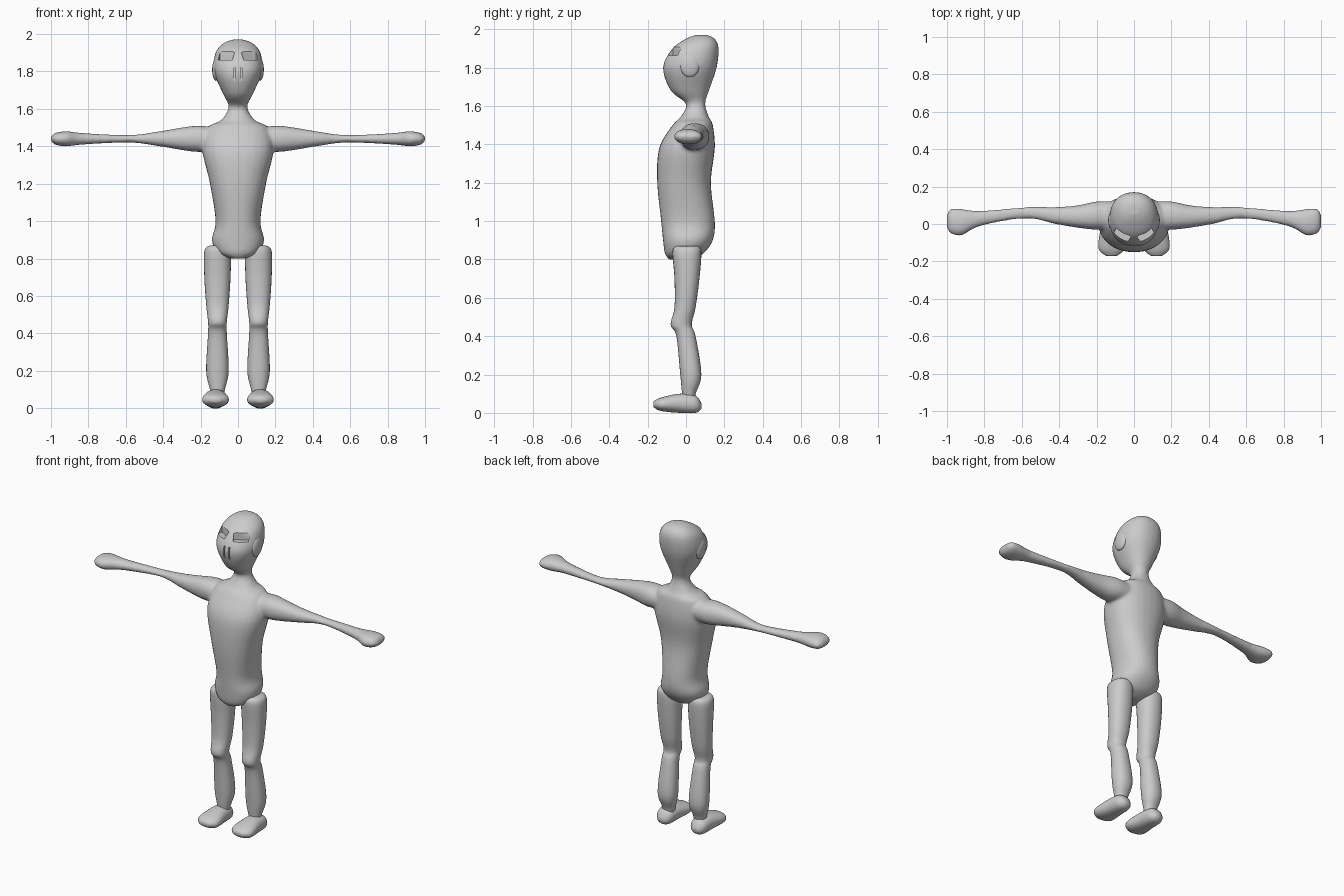
import bpy, bmesh, math
from mathutils import Vector, Matrix

if "Cube" in bpy.data.objects:
    bpy.data.objects.remove(bpy.data.objects["Cube"])

colour = (0.6, 0.6, 0.6, 1)
grey = bpy.data.materials.new("plain grey")
grey.use_nodes = True
grey.diffuse_color = colour
grey.node_tree.nodes["Principled BSDF"].inputs["Base Color"].default_value = colour


def finish(name, bm):
    """Turn a bmesh into a smooth grey object."""
    bmesh.ops.recalc_face_normals(bm, faces=bm.faces)
    mesh = bpy.data.meshes.new(name)
    bm.to_mesh(mesh)
    bm.free()
    mesh.materials.append(grey)
    mesh.shade_smooth()
    obj = bpy.data.objects.new(name, mesh)
    bpy.context.collection.objects.link(obj)
    return obj


def interpolate(rows, steps=5):
    """Pass a smooth curve through the given sections."""
    points = [Vector(row) for row in rows]
    padded = [points[0]] + points + [points[-1]]
    result = []
    for before, start, end, after in zip(padded, padded[1:], padded[2:], padded[3:]):
        slope_in, slope_out = (end - before) / 2, (after - start) / 2
        for step in range(steps):
            t = step / steps
            bend = slope_in * (1 - t) - slope_out * t
            ease = t * t * (3 - 2 * t)
            result.append(start.lerp(end, ease) + bend * t * (1 - t))
    return result + [points[-1]]


def loft(name, rows, place, power=0.9, sides=28):
    """Skin oval rings; a row is position, half width, near edge, far edge."""
    bm = bmesh.new()
    rings = []
    for along, half, near, far in interpolate(rows):
        ring = []
        for i in range(sides):
            angle = math.tau * i / sides
            c, s = math.cos(angle), math.sin(angle)
            across = half * math.copysign(abs(c) ** power, c)
            deep = (near + far) / 2 + (far - near) / 2 * math.copysign(abs(s) ** power, s)
            ring.append(bm.verts.new(place(along, across, deep)))
        rings.append(ring)
    for low, high in zip(rings, rings[1:]):
        for i in range(sides):
            j = (i + 1) % sides
            bm.faces.new((low[i], low[j], high[j], high[i]))
    bm.faces.new(rings[0])
    bm.faces.new(rings[-1])
    return finish(name, bm)


def mirrored(name, rows, place):
    """Loft the same limb on the left and on the right."""
    limbs = []
    for side, sign in (("left", 1), ("right", -1)):
        def place_side(along, across, deep, sign=sign):
            x, y, z = place(along, across, deep)
            return x * sign, y, z
        limbs.append(loft(side + "_" + name, rows, place_side))
    return limbs


# Torso, neck and head in one profile, from the crotch up
trunk = [(0.8, 0.04, -0.09, 0.03), (0.83, 0.11, -0.11, 0.09), (0.9, 0.14, -0.12, 0.14),
         (1, 0.12, -0.13, 0.15), (1.2, 0.15, -0.15, 0.13), (1.38, 0.19, -0.14, 0.15),
         (1.5, 0.16, -0.07, 0.14), (1.54, 0.09, -0.03, 0.12), (1.61, 0.05, 0, 0.1),
         (1.68, 0.08, -0.08, 0.12), (1.8, 0.13, -0.12, 0.16), (1.9, 0.12, -0.07, 0.17),
         (1.95, 0.08, 0, 0.15), (1.97, 0.03, 0.05, 0.11)]
body = loft("body", trunk, lambda along, across, deep: (across, deep, along))

# Arms, from inside the shoulder to the fingertips
arm = [(0.08, 0.05, -0.02, 0.12), (0.2, 0.07, -0.03, 0.12), (0.3, 0.06, -0.02, 0.1),
       (0.42, 0.04, 0, 0.09), (0.58, 0.02, 0.03, 0.09), (0.82, 0.03, -0.01, 0.07),
       (0.92, 0.04, -0.06, 0.08), (0.98, 0.03, -0.05, 0.08), (1, 0.01, -0.02, 0.05)]
arm_height = 1.44
arms = mirrored("arm", arm, lambda along, across, deep: (along, deep, arm_height + across))

# Fuse torso, head and arms into one skin
bpy.ops.object.select_all(action="DESELECT")
for part in [body] + arms:
    part.select_set(True)
bpy.context.view_layer.objects.active = body
bpy.ops.object.join()
fuse = body.modifiers.new("fuse", "REMESH")
fuse.mode = "VOXEL"
fuse.voxel_size = 0.01
relax = body.modifiers.new("relax", "SMOOTH")
relax.iterations = 5

# Cut the slanted eye sockets and the grooves beside the nose
bm = bmesh.new()
for sign in (1, -1):
    for centre, size, turn in (((0.08, -0.09, 1.885), (0.09, 0.1, 0.045), 0.5),
                               ((0.017, -0.12, 1.79), (0.008, 0.03, 0.08), 0)):
        middle = Vector((centre[0] * sign, centre[1], centre[2]))
        bmesh.ops.create_cube(bm, size=1, matrix=Matrix.LocRotScale(
            middle, Matrix.Rotation(turn * sign, 3, "Z").to_quaternion(), Vector(size)))
cutter = finish("socket_cutter", bm)
cutter.hide_render = True
cut = body.modifiers.new("sockets", "BOOLEAN")
cut.operation = "DIFFERENCE"
cut.solver = "EXACT"
cut.object = cutter
bpy.ops.object.convert(target="MESH")
bpy.data.objects.remove(cutter)
bpy.ops.object.shade_smooth_by_angle(angle=math.radians(40))

# Legs, from the ankle up to the hip
leg = [(0.04, 0.03, -0.01, 0.04), (0.1, 0.04, -0.02, 0.05), (0.2, 0.06, -0.03, 0.08),
       (0.4, 0.05, -0.05, 0.05), (0.46, 0.05, -0.08, 0.03), (0.55, 0.06, -0.06, 0.05),
       (0.7, 0.07, -0.06, 0.07), (0.84, 0.07, -0.07, 0.08), (0.87, 0.04, -0.05, 0.06)]
leg_offset = 0.11
mirrored("leg", leg, lambda along, across, deep: (leg_offset + across, deep, along))

# Feet, from toe to heel
foot = [(-0.17, 0.03, 0.03, 0.06), (-0.13, 0.07, 0.01, 0.08), (-0.03, 0.06, 0, 0.1),
        (0.05, 0.05, 0, 0.09), (0.08, 0.02, 0.02, 0.05)]
mirrored("foot", foot, lambda along, across, deep: (leg_offset + 0.01 + across, along, deep))

# Flat oval ears, each with a raised middle
for side, sign in (("left", 1), ("right", -1)):
    for name, offset, scale in (("_ear", 0.118, 1), ("_ear_middle", 0.125, 0.6)):
        bm = bmesh.new()
        bmesh.ops.create_uvsphere(bm, u_segments=24, v_segments=16, radius=scale)
        bmesh.ops.scale(bm, vec=(0.02, 0.05, 0.06), verts=bm.verts)
        bmesh.ops.translate(bm, vec=(offset * sign, 0.02, 1.81), verts=bm.verts)
        finish(side + name, bm)
